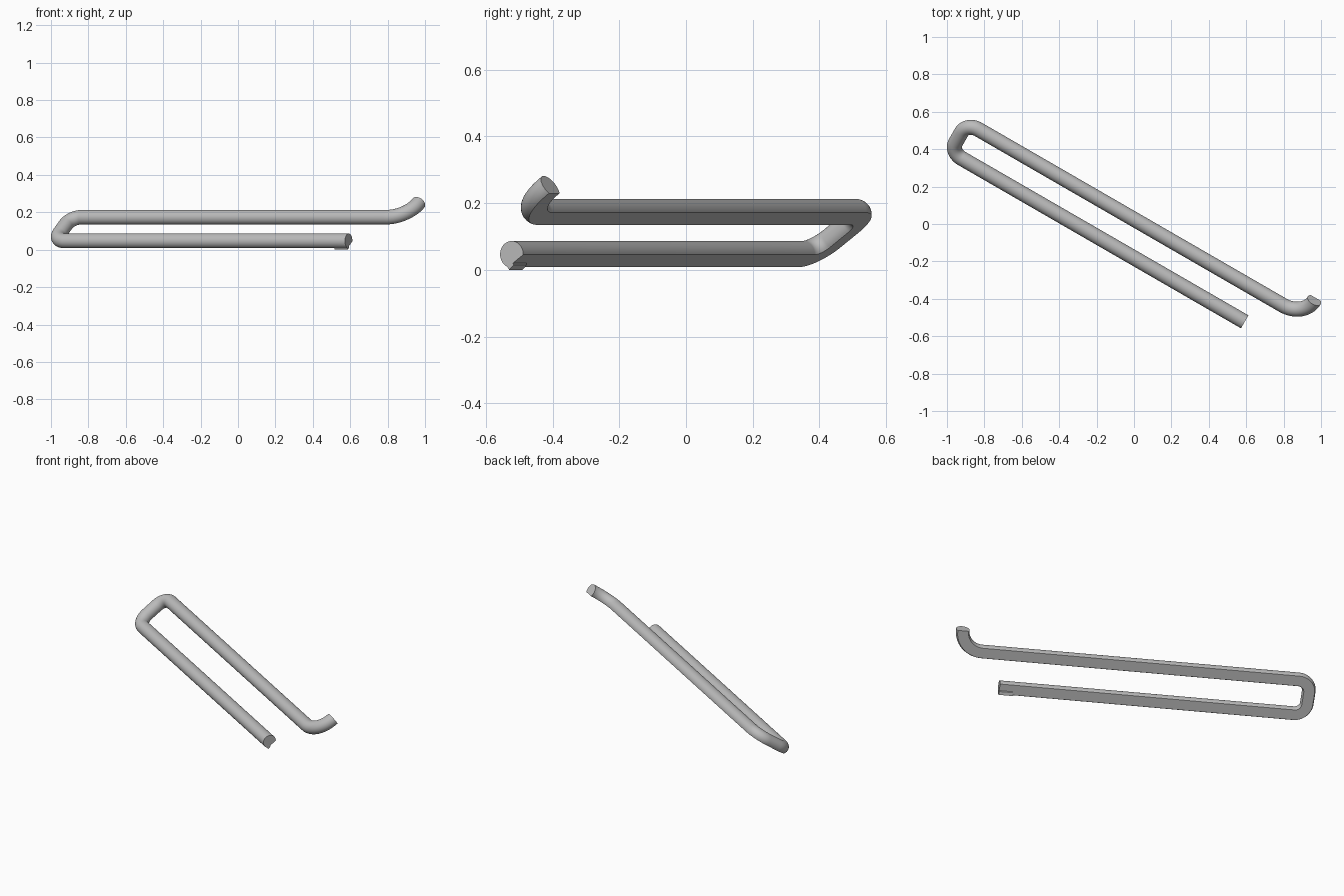
import bpy, bmesh, math
from mathutils import Vector

cube = bpy.data.objects.get("Cube")
if cube:
    bpy.data.objects.remove(cube)

# Plane of the bent rod: along its legs, up the tilted plane, and out of it
TURN, TILT = math.radians(-30), math.radians(35.26)
along = Vector((math.cos(TURN), math.sin(TURN), 0))
side = Vector((-math.sin(TURN), math.cos(TURN), 0))
up = side * math.cos(TILT) + Vector((0, 0, math.sin(TILT)))
out = along.cross(up)
base = side * -0.157 + Vector((0, 0, 0.0465))

RADIUS, FLAT = 0.04, 0.024        # rod radius, distance from axis to flat underside
TIP, BACK, GAP, BEND = 0.774, -1.044, 0.219, 0.07
HOOK, HOOK_START = 0.132, 0.907


def place(t, u, m):
    return base + along * t + up * u + out * m


def arc(t, u, radius, start, end, steps=14):
    """Path points with the direction that points away from the bend."""
    angles = [math.radians(start + (end - start) * i / steps) for i in range(steps + 1)]
    return [(t + radius * math.cos(a), u + radius * math.sin(a), a) for a in angles]


def finish(name, bm, material):
    bmesh.ops.recalc_face_normals(bm, faces=bm.faces)
    mesh = bpy.data.meshes.new(name)
    bm.to_mesh(mesh)
    bm.free()
    mesh.materials.append(material)
    obj = bpy.data.objects.new(name, mesh)
    bpy.context.collection.objects.link(obj)
    bpy.ops.object.select_all(action='DESELECT')
    obj.select_set(True)
    bpy.context.view_layer.objects.active = obj
    bpy.ops.object.shade_smooth_by_angle(angle=math.radians(30))
    return obj


grey = bpy.data.materials.new("light grey")
grey.use_nodes = True
colour = (0.5, 0.5, 0.5, 1)
grey.diffuse_color = colour
grey.node_tree.nodes["Principled BSDF"].inputs["Base Color"].default_value = colour

# Path: lower leg, two back bends, upper leg, upturned hook
path = [(TIP, 0, math.radians(270))]
path += arc(BACK + BEND, BEND, BEND, 270, 180)
path += arc(BACK + BEND, GAP - BEND, BEND, 180, 90)
# The hook bends the other way, so its outward direction is reversed
path += [(t, u, a + math.pi) for t, u, a in
         arc(HOOK_START, GAP + HOOK, HOOK, 270, 360)]

# Round cross-section with a flat chord underneath
edge = math.asin(-FLAT / RADIUS)
sweep = math.pi - 2 * edge
section = [(RADIUS * math.cos(edge + sweep * i / 32),
            RADIUS * math.sin(edge + sweep * i / 32)) for i in range(33)]

# Bent rod
bm = bmesh.new()
rings = []
for t, u, a in path:
    rings.append([bm.verts.new(place(t + s * math.cos(a), u + s * math.sin(a), m))
                  for s, m in section])
for r0, r1 in zip(rings, rings[1:]):
    for i in range(len(section)):
        j = (i + 1) % len(section)
        bm.faces.new((r0[i], r0[j], r1[j], r1[i]))
bm.faces.new(rings[0])
bm.faces.new(rings[-1])
finish("bent_rod", bm, grey)

# Small stop nub under the free tip
bm = bmesh.new()
nub = [(-0.034, -0.018), (-0.034, -0.033), (-0.014, -0.03), (-0.008, -0.02)]
ends = [[bm.verts.new(place(t, u, m)) for u, m in nub] for t in (TIP - 0.08, TIP)]
for i in range(4):
    j = (i + 1) % 4
    bm.faces.new((ends[0][i], ends[0][j], ends[1][j], ends[1][i]))
for end in ends:
    bm.faces.new(end)
finish("tip_nub", bm, grey)
